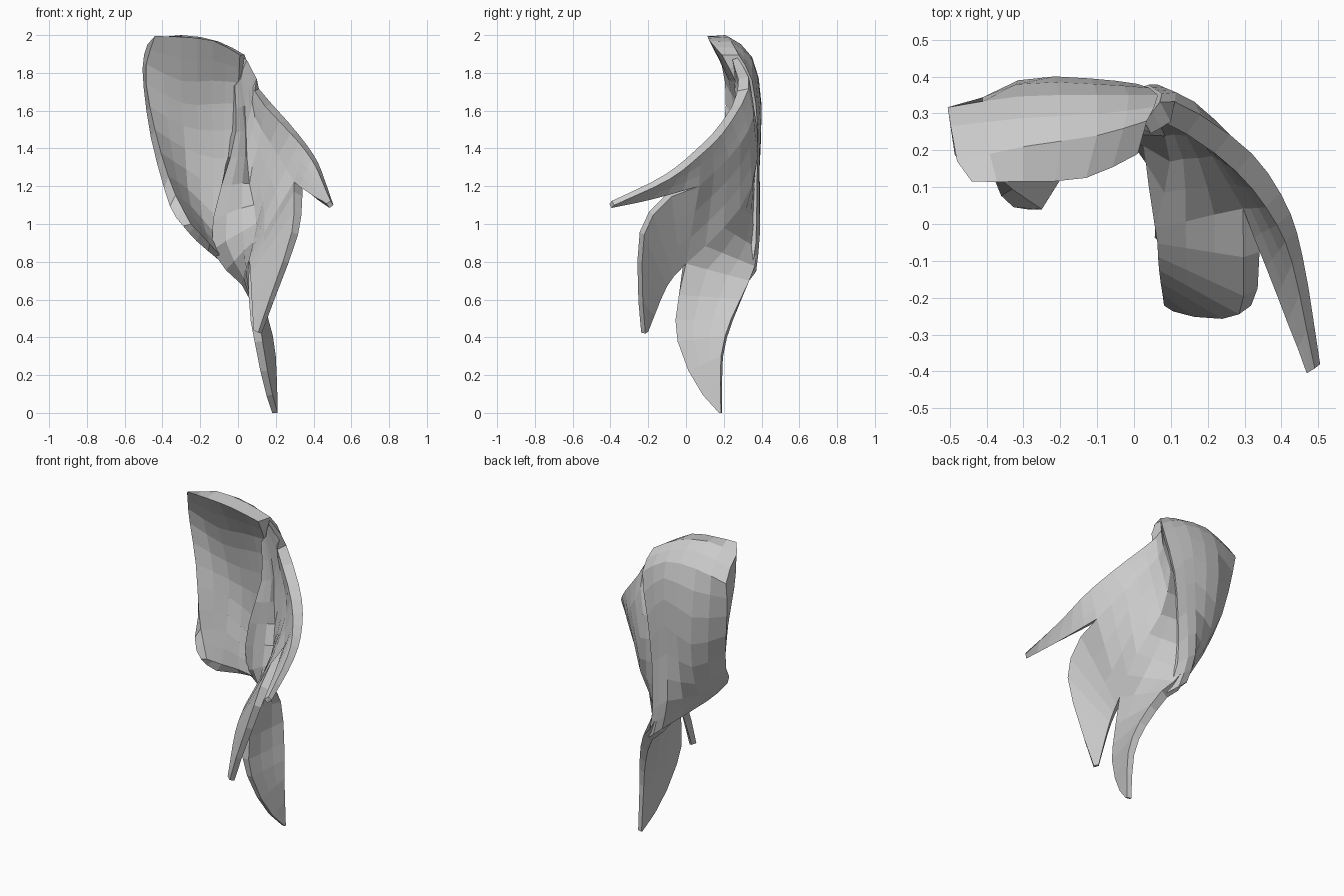
import bpy, bmesh, math
from mathutils import Vector

if "Cube" in bpy.data.objects:
    bpy.data.objects.remove(bpy.data.objects["Cube"])

def sample(pts, n):
    """n+1 points on a smooth curve through pts"""
    p = [Vector(q) for q in pts]
    p = [2 * p[0] - p[1]] + p + [2 * p[-1] - p[-2]]
    out = []
    for k in range(n + 1):
        t = k / n * (len(pts) - 1)
        i = min(int(t), len(pts) - 2)
        f = t - i
        a, b, c, d = p[i:i + 4]
        out.append(0.5 * (2 * b + (c - a) * f + (2 * a - 5 * b + 4 * c - d) * f * f
                          + (3 * b - a - 3 * c + d) * f ** 3))
    return out

def finish(name, bm):
    me = bpy.data.meshes.new(name)
    bm.to_mesh(me)
    bm.free()
    ob = bpy.data.objects.new(name, me)
    bpy.context.collection.objects.link(ob)
    return ob

def loop_panel(name, loops, across):
    """Solid panel: each loop runs down the outside and back up the inside"""
    bm = bmesh.new()
    rows = [[bm.verts.new(q) for q in sample(pts, across)] for pts in zip(*loops)]
    for a, b in zip(rows, rows[1:] + rows[:1]):
        for i in range(across):
            bm.faces.new((a[i], a[i + 1], b[i + 1], b[i]))
    n = len(rows)
    for e in (0, across):
        for k in range(n // 2 - 1):
            bm.faces.new((rows[k][e], rows[k + 1][e], rows[n - 2 - k][e], rows[n - 1 - k][e]))
    bmesh.ops.recalc_face_normals(bm, faces=bm.faces)
    return finish(name, bm)

def shell(name, strips, across, thick, taper):
    """Loft each strip of rails, weld the strips, then thicken inwards"""
    bm = bmesh.new()
    layer = bm.verts.layers.deform.verify()
    for rails in strips:
        rows = []
        n = len(rails[0]) - 1
        for k, pts in enumerate(zip(*rails)):
            w = 1 - (1 - taper) * max(0, (k / n - 0.45) / 0.55)
            row = []
            for q in sample(pts, across):
                v = bm.verts.new(q)
                # thick towards the left wall, thin at the tips
                fat = max(0, min(1, (0.1 - q.x) / 0.13)) * max(0, min(1, (q.z - 0.7) / 0.2))
                v[layer][0] = w * (0.5 + 0.5 * fat) * min(1, 0.35 + 3 * k / n)
                row.append(v)
            rows.append(row)
        for a, b in zip(rows, rows[1:]):
            for i in range(across):
                bm.faces.new((a[i], a[i + 1], b[i + 1], b[i]))
    bmesh.ops.remove_doubles(bm, verts=bm.verts, dist=0.0005)
    bmesh.ops.recalc_face_normals(bm, faces=bm.faces)
    if sum(f.normal.y * f.calc_area() for f in bm.faces) < 0:
        bmesh.ops.reverse_faces(bm, faces=bm.faces)
    ob = finish(name, bm)
    g = ob.vertex_groups.new(name="thickness")
    m = ob.modifiers.new("thicken", 'SOLIDIFY')
    m.thickness, m.offset, m.vertex_group = thick, -1, g.name
    return ob

# Left panel: outer rails from the crown down to the flared lower edge
outer = [
    [(-.48, .17, 1.95), (-.505, .31, 1.85), (-.495, .29, 1.68),
     (-.46, .25, 1.45), (-.40, .17, 1.22), (-.35, .06, 1.07), (-.29, .04, .99)],
    [(-.3, .21, 2.0), (-.31, .33, 1.91), (-.32, .385, 1.7),
     (-.3, .38, 1.4), (-.28, .32, 1.15), (-.25, .2, .98), (-.22, .1, .91)],
    [(-.1, .24, 1.965), (-.1, .35, 1.87), (-.12, .395, 1.65),
     (-.14, .39, 1.3), (-.14, .39, 1.0), (-.09, .37, .8)],
    [(.035, .28, 1.895), (.065, .35, 1.76), (.01, .38, 1.5),
     (-.02, .375, 1.2), (-.02, .37, .9), (.03, .335, .7)],
]
# ... and the inner rails climbing back up to the front of the crown
inner = [
    [(-.25, .04, 1.0), (-.35, .11, 1.2), (-.44, .2, 1.5), (-.49, .2, 1.8), (-.44, .115, 1.995)],
    [(-.2, .12, .95), (-.26, .26, 1.14), (-.28, .31, 1.4), (-.3, .25, 1.7), (-.3, .115, 1.99)],
    [(-.09, .30, .83), (-.13, .32, 1.0), (-.13, .33, 1.35), (-.14, .27, 1.7), (-.13, .125, 1.97)],
    [(.03, .28, .72), (-.03, .31, .95), (-.02, .32, 1.35), (0, .28, 1.7), (.01, .19, 1.895)],
]
loop_panel("left_panel", [sample(o, 10) + sample(i, 10) for o, i in zip(outer, inner)], 6)

# Rails of the right sheet; the two stems are shared and fork at the notches
top_edge = sample([(.03, .275, 1.88), (.1, .335, 1.73), (.3, .21, 1.5), (.41, .06, 1.35),
                   (.46, -.1, 1.23), (.505, -.38, 1.1)], 14)
left_edge = sample([(-.03, .3, 1.74), (-.04, .35, 1.5), (-.07, .365, 1.2), (-.06, .38, .87),
                    (.07, .335, .7), (.16, .24, .5), (.2, .185, .3), (.21, .185, 0)], 14)
stem_a = sample([(.015, .29, 1.83), (.1, .36, 1.6), (.23, .27, 1.4), (.34, .07, 1.2)], 8)
stem_b = sample([(0, .295, 1.78), (.04, .378, 1.5), (.09, .35, 1.2), (.15, .2, .98),
                 (.11, 0, .79)], 8)

def fork(stem, pts):
    return stem + sample([stem[-1]] + pts, 6)[1:]

right_low = fork(stem_a, [(.42, -.18, 1.13), (.485, -.395, 1.085)])
middle_front = fork(stem_a, [(.34, -.1, 1.13), (.33, -.2, 1.0), (.295, -.23, .87),
                             (.2, -.23, .62), (.125, -.215, .42)])
middle_back = fork(stem_b, [(.1, -.1, .67), (.1, -.2, .43)])
lower_front = fork(stem_b, [(.11, -.05, .55), (.13, -.045, .38), (.17, .05, .15),
                            (.21, .175, 0)])

# Right sheet with its three pointed locks
shell("right_locks", [[top_edge, right_low], [middle_front, middle_back],
                      [lower_front, left_edge]], 3, .13, .45)
